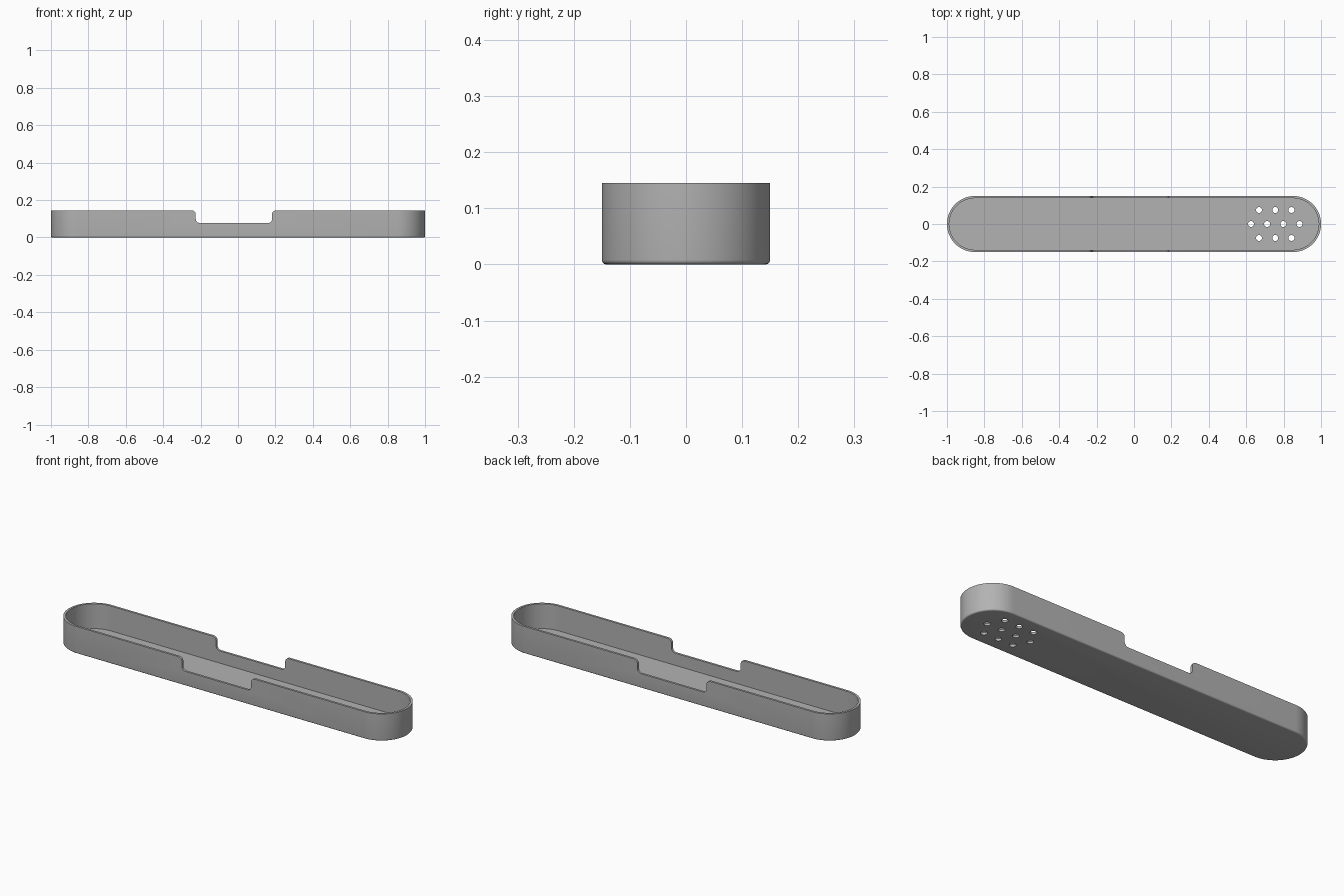
import bpy, bmesh
from math import cos, sin, pi, radians

if "Cube" in bpy.data.objects:
    bpy.data.objects.remove(bpy.data.objects["Cube"], do_unlink=True)

HALF, RAD, HEIGHT, WALL, FLOOR = 1.0, 0.15, 0.145, 0.012, 0.012
FILLET = 0.008

grey = bpy.data.materials.new("plain_grey")
grey.use_nodes = True
colour = (0.45, 0.45, 0.45, 1)
grey.diffuse_color = colour
grey.node_tree.nodes["Principled BSDF"].inputs["Base Color"].default_value = colour


def arc(cx, cy, r, start, end, steps):
    angles = [radians(start + (end - start) * i / steps) for i in range(steps + 1)]
    return [(cx + r * cos(a), cy + r * sin(a)) for a in angles]


def slot_outline(inset):
    """Long outline with a half circle at each end."""
    cx, r = HALF - RAD, RAD - inset
    return arc(cx, 0, r, -90, 90, 40) + arc(-cx, 0, r, 90, 270, 40)


def loft(name, rings):
    """Solid through a stack of matching closed rings."""
    bm = bmesh.new()
    loops = [[bm.verts.new(p) for p in ring] for ring in rings]
    n = len(loops[0])
    for low, high in zip(loops, loops[1:]):
        for i in range(n):
            j = (i + 1) % n
            bm.faces.new((low[i], low[j], high[j], high[i]))
    bm.faces.new(loops[0][::-1])
    bm.faces.new(loops[-1])
    bmesh.ops.recalc_face_normals(bm, faces=bm.faces)
    mesh = bpy.data.meshes.new(name)
    bm.to_mesh(mesh)
    bm.free()
    mesh.materials.append(grey)
    obj = bpy.data.objects.new(name, mesh)
    bpy.context.collection.objects.link(obj)
    return obj


def slot_ring(inset, z):
    return [(x, y, z) for x, y in slot_outline(inset)]


# Tray body with a rounded bottom edge
rounding = [slot_ring(FILLET * (1 - sin(a)), FILLET * (1 - cos(a)))
            for a in (i * pi / 10 for i in range(6))]
tray = loft("tray", rounding + [slot_ring(0, HEIGHT)])

# Hollow inside
cutters = [loft("hollow_cutter", [slot_ring(WALL, FLOOR), slot_ring(WALL, HEIGHT + 0.1)])]

# Thumb notch through both long walls, rounded at floor and rim
left, right, base, r = -0.226, 0.182, 0.077, 0.022
profile = (arc(left + r, base + r, r, 180, 270, 8)
           + arc(right - r, base + r, r, 270, 360, 8)
           + arc(right + r, HEIGHT - r, r, 180, 90, 8)
           + [(right + r, HEIGHT + 0.1), (left - r, HEIGHT + 0.1)]
           + arc(left - r, HEIGHT - r, r, 90, 0, 8))
cutters.append(loft("notch_cutter", [[(x, y, z) for x, z in profile] for y in (-0.3, 0.3)]))

# Drain holes in three staggered rows
pitch = 0.0865
for row, count in ((-1, 3), (0, 4), (1, 3)):
    for i in range(count):
        cx = 0.755 + (i - (count - 1) / 2) * pitch
        circle = arc(cx, row * pitch * sin(pi / 3), 0.016, 0, 345, 23)
        cutters.append(loft("drain_cutter", [[(x, y, z) for x, y in circle]
                                             for z in (-0.05, 0.05)]))

# Apply the cuts
bpy.context.view_layer.objects.active = tray
tray.select_set(True)
for cutter in cutters:
    cutter.hide_render = True
    cutter.select_set(False)
    mod = tray.modifiers.new("cut", 'BOOLEAN')
    mod.operation = 'DIFFERENCE'
    mod.solver = 'EXACT'
    mod.object = cutter
    bpy.ops.object.modifier_apply(modifier=mod.name)
    bpy.data.objects.remove(cutter, do_unlink=True)

bpy.ops.object.shade_smooth_by_angle(angle=radians(30))
